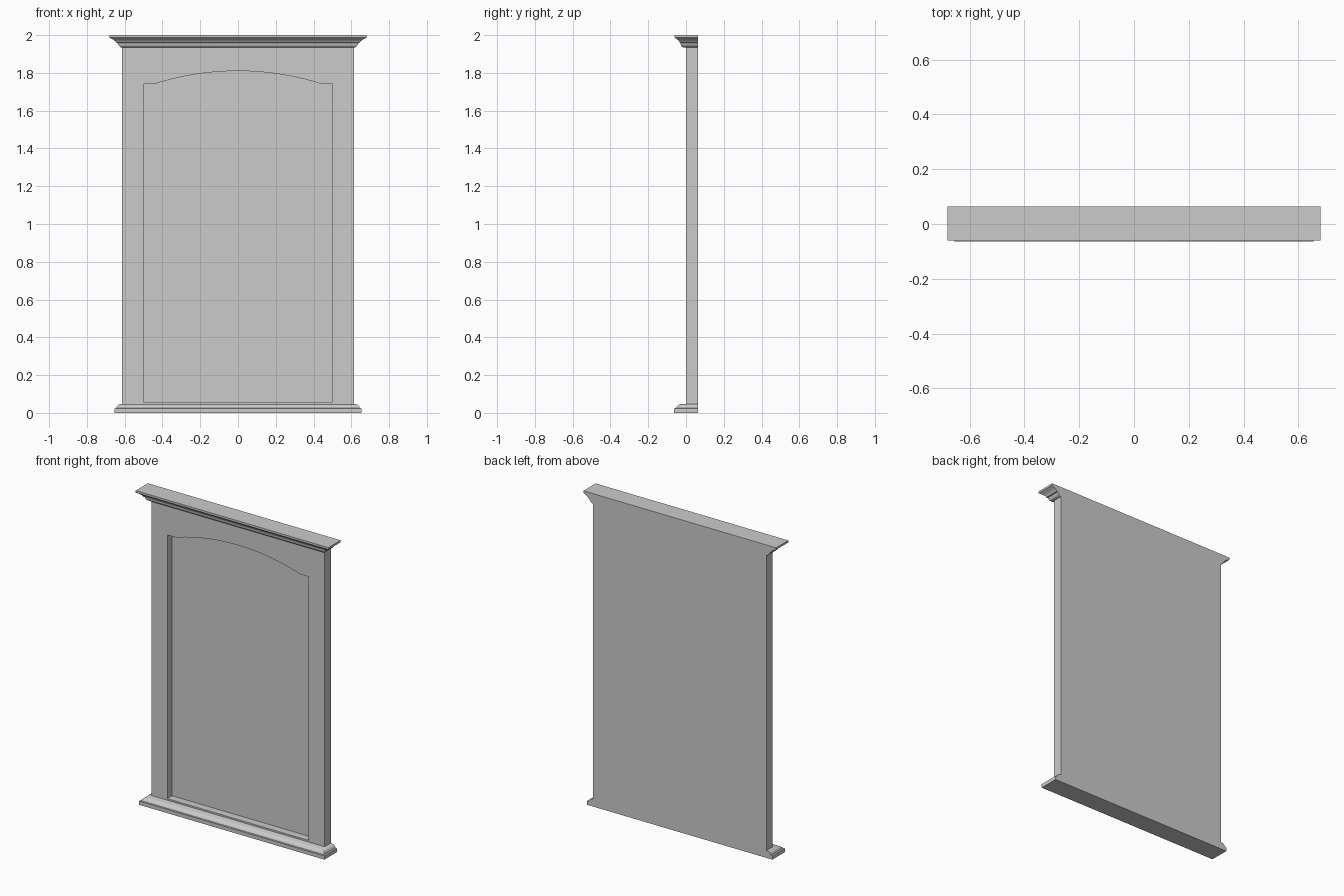
import bpy, bmesh, math

if "Cube" in bpy.data.objects:
    bpy.data.objects.remove(bpy.data.objects["Cube"])

BACK = 0.063      # common flush back plane
HALF = 0.613      # half width of the frame
GLASS = 0.048     # depth of the recessed mirror face


def make_object(name, bm):
    bmesh.ops.recalc_face_normals(bm, faces=bm.faces)
    mesh = bpy.data.meshes.new(name)
    bm.to_mesh(mesh)
    bm.free()
    obj = bpy.data.objects.new(name, mesh)
    bpy.context.collection.objects.link(obj)
    return obj


def smooth(obj, angle=40):
    bpy.ops.object.select_all(action='DESELECT')
    obj.select_set(True)
    bpy.context.view_layer.objects.active = obj
    bpy.ops.object.shade_smooth_by_angle(angle=math.radians(angle))


def prism(name, outline, y0, y1):
    """Extrude an (x, z) outline from y0 to y1."""
    bm = bmesh.new()
    face = bm.faces.new([bm.verts.new((x, y0, z)) for x, z in outline])
    ext = bmesh.ops.extrude_face_region(bm, geom=[face])
    for v in ext['geom']:
        if isinstance(v, bmesh.types.BMVert):
            v.co.y = y1
    return make_object(name, bm)


def moulding(name, profile):
    """Loft mitred rectangles from (half width, front y, z), flush at the back."""
    bm = bmesh.new()
    rings = [[bm.verts.new(c) for c in ((-w, y, z), (w, y, z), (w, BACK, z), (-w, BACK, z))]
             for w, y, z in profile]
    for a, b in zip(rings, rings[1:]):
        for i in range(4):
            j = (i + 1) % 4
            bm.faces.new((a[i], a[j], b[j], b[i]))
    bm.faces.new(rings[0][::-1])
    bm.faces.new(rings[-1])
    smooth(make_object(name, bm))


# Arched opening outline
SEG = 28
ARCH_W, SPRING, RISE = 0.44, 1.742, 0.068
radius = (ARCH_W ** 2 + RISE ** 2) / (2 * RISE)
half_angle = math.asin(ARCH_W / radius)
opening = [(-0.5, 0.057), (0.5, 0.057), (0.5, SPRING)]
for i in range(SEG + 1):
    a = half_angle * (1 - 2 * i / SEG)
    opening.append((radius * math.sin(a), SPRING + RISE - radius + radius * math.cos(a)))
opening.append((-0.5, SPRING))

# Frame body with a deep arched pocket
frame = prism("frame", [(-HALF, 0.03), (HALF, 0.03), (HALF, 1.95), (-HALF, 1.95)], 0.0, BACK)
cutter = prism("pocket_cutter", opening, -0.05, GLASS + 0.004)
cutter.hide_render = True
cut = frame.modifiers.new("pocket", 'BOOLEAN')
cut.operation = 'DIFFERENCE'
cut.solver = 'EXACT'
cut.object = cutter
bpy.context.view_layer.objects.active = frame
bpy.ops.object.modifier_apply(modifier=cut.name)
bpy.data.objects.remove(cutter, do_unlink=True)
smooth(frame)

# Thin mirror plate seated at the bottom of the pocket
smooth(prism("mirror_plate", opening, GLASS, GLASS + 0.006))

# Stepped base moulding
moulding("base_moulding", [
    (0.655, -0.063, 0.0), (0.655, -0.063, 0.024), (0.645, -0.054, 0.025),
    (0.643, -0.050, 0.033), (0.637, -0.043, 0.040), (0.628, -0.034, 0.045),
    (0.618, -0.030, 0.047)])

# Cornice moulding with a bead and a cove
moulding("cornice_moulding", [
    (0.618, -0.008, 1.935), (0.622, -0.018, 1.936), (0.630, -0.025, 1.943),
    (0.636, -0.028, 1.951), (0.637, -0.029, 1.958), (0.645, -0.033, 1.960),
    (0.649, -0.036, 1.967), (0.657, -0.042, 1.974), (0.667, -0.050, 1.980),
    (0.675, -0.056, 1.984), (0.681, -0.060, 1.987), (0.681, -0.060, 2.0)])
